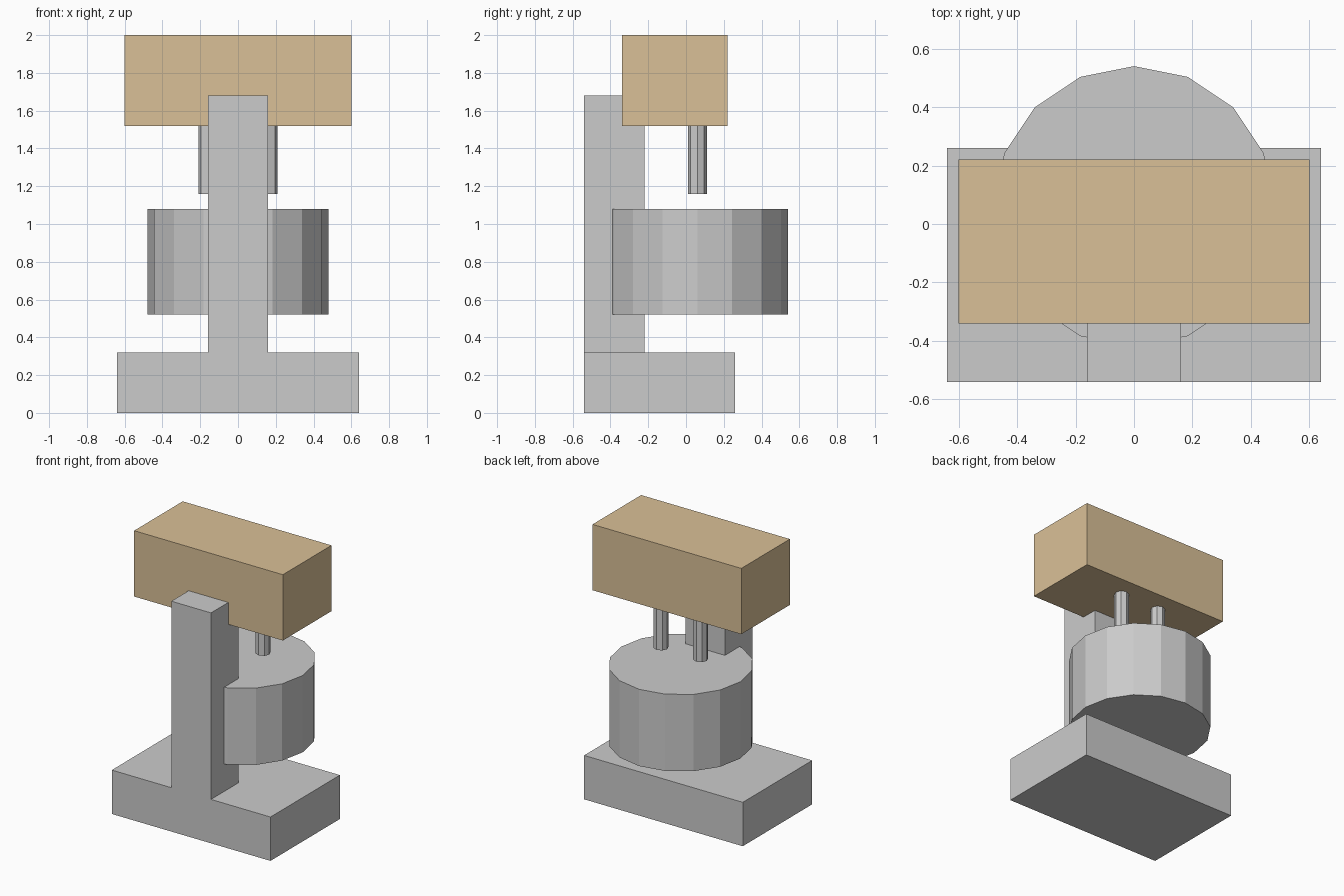
import bpy
import bmesh
from math import pi
from mathutils import Matrix, Vector

if "Cube" in bpy.data.objects:
    bpy.data.objects.remove(bpy.data.objects["Cube"])


def add_mesh(name, bm, material=None):
    mesh = bpy.data.meshes.new(name)
    bm.to_mesh(mesh)
    bm.free()
    obj = bpy.data.objects.new(name, mesh)
    bpy.context.collection.objects.link(obj)
    if material:
        mesh.materials.append(material)
    return obj


def box(name, lo, hi, material=None):
    lo, hi = Vector(lo), Vector(hi)
    bm = bmesh.new()
    placing = Matrix.Translation((lo + hi) / 2) @ Matrix.Diagonal((*(hi - lo), 1))
    bmesh.ops.create_cube(bm, size=1, matrix=placing)
    return add_mesh(name, bm, material)


def prism(name, x, y, z0, z1, radius, sides):
    bm = bmesh.new()
    placing = Matrix.Translation((x, y, (z0 + z1) / 2)) @ Matrix.Rotation(pi / 2, 4, 'Z')
    bmesh.ops.create_cone(bm, cap_ends=True, segments=sides, radius1=radius,
                          radius2=radius, depth=z1 - z0, matrix=placing)
    return add_mesh(name, bm)


tan = bpy.data.materials.new("tan")
tan.diffuse_color = (0.70, 0.53, 0.31, 1)
tan.use_nodes = True
tan.node_tree.nodes["Principled BSDF"].inputs["Base Color"].default_value = tan.diffuse_color

# Stand: foot and upright column
box("base", (-0.64, -0.54, 0), (0.64, 0.26, 0.32))
box("column", (-0.16, -0.54, 0.32), (0.16, -0.22, 1.68))

# Motor head on top of the column
box("head", (-0.60, -0.34, 1.52), (0.60, 0.22, 2.0), tan)

# Closed 16-sided bowl
prism("bowl", 0, 0.06, 0.52, 1.08, 0.48, 16)

# Pair of beaters hanging from the head
for side, x in (("left", -0.16), ("right", 0.16)):
    prism("beater_" + side, x, 0.06, 1.16, 1.52, 0.05, 8)
